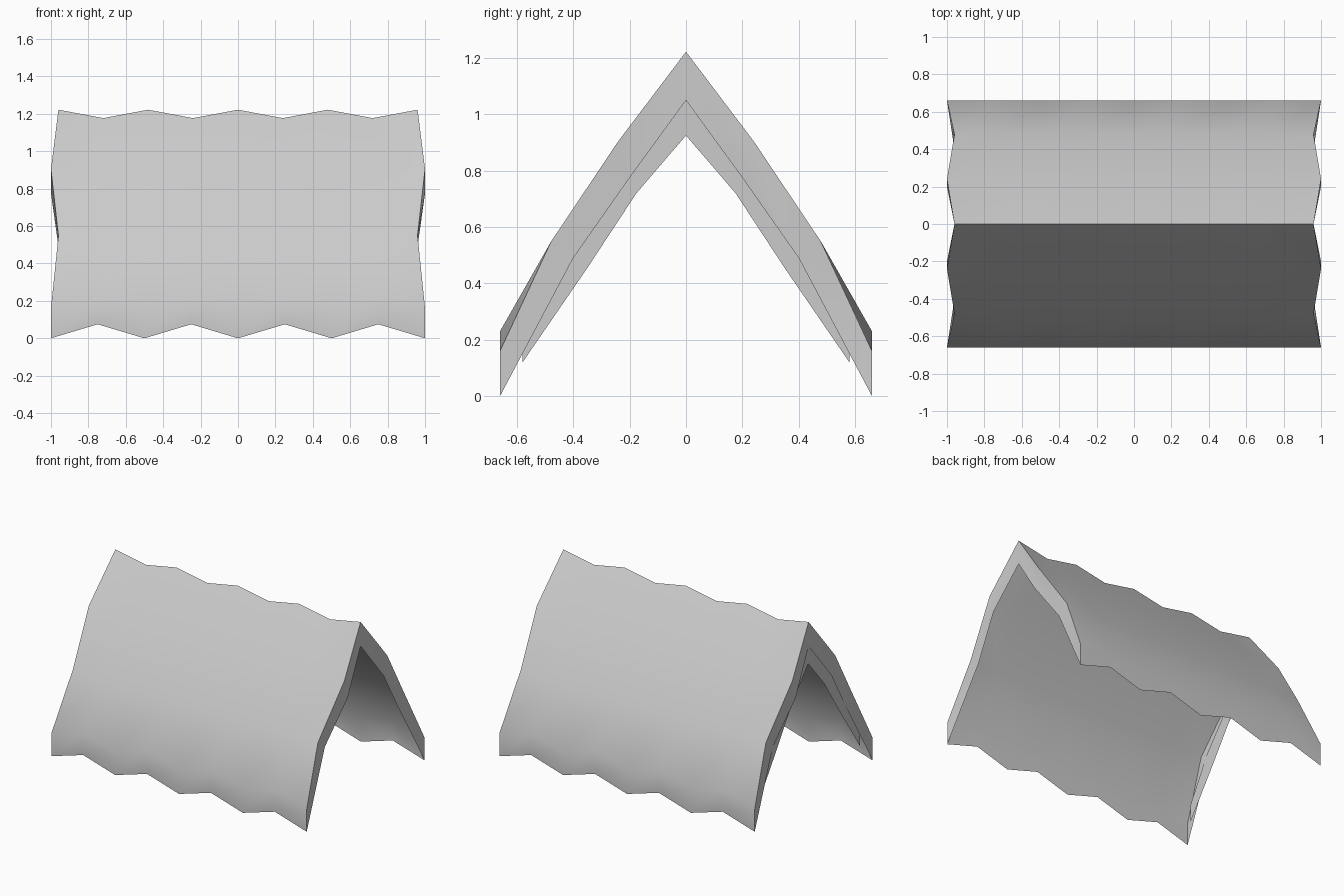
import bpy, bmesh, math

if "Cube" in bpy.data.objects:
    bpy.data.objects.remove(bpy.data.objects["Cube"])

COLS = 9
# Half sections from eave to ridge: y, z at even columns, z shift at odd columns, half length in x
OUTER = [(0.66, 0.0, 0.075, 1.0), (0.66, 0.16, 0.07, 1.0), (0.478, 0.55, 0.0, 0.96),
         (0.24, 0.905, 0.0, 1.0), (0.0, 1.222, -0.045, 0.96)]
# Inner edge of the end bands: y, z, half length in x
INNER = [(0.66, 0.0, 1.0), (0.40, 0.49, 0.96), (0.20, 0.775, 1.0), (0.0, 1.05, 0.96)]


def both_sides(half):
    """Front eave, over the ridge, to the back eave."""
    return [(-p[0],) + p[1:] for p in half] + half[-2::-1]


def finish(bm, name):
    mesh = bpy.data.meshes.new(name)
    bm.to_mesh(mesh)
    bm.free()
    obj = bpy.data.objects.new(name, mesh)
    bpy.context.collection.objects.link(obj)
    bpy.ops.object.select_all(action='DESELECT')
    bpy.context.view_layer.objects.active = obj
    obj.select_set(True)
    bpy.ops.object.shade_smooth_by_angle(angle=math.radians(40))
    return obj


# Thatched roof: one open sheet with wavy ridge and eaves
bm = bmesh.new()
section = both_sides(OUTER)
rings = []
for c in range(COLS):
    t = 2 * c / (COLS - 1) - 1
    rings.append([bm.verts.new((t * w, y, z + (dz if c % 2 else 0)))
                  for y, z, dz, w in section])
for a, b in zip(rings, rings[1:]):
    for i in range(len(section) - 1):
        bm.faces.new((a[i], b[i], b[i + 1], a[i + 1]))

# Gable bands folded inward at both ends
for ring, side in ((rings[0], -1), (rings[-1], 1)):
    edge = [bm.verts.new((side * w, y, z)) for y, z, w in both_sides(INNER)]
    edge[0], edge[-1] = ring[0], ring[-1]
    top = ring[1:-1]
    faces = [(ring[0], edge[1], top[1], top[0]), (ring[-1], top[-1], top[-2], edge[-2])]
    faces += [(top[i], edge[i], edge[i + 1], top[i + 1]) for i in range(1, len(top) - 2)]
    for f in faces:
        bm.faces.new(f)
bmesh.ops.delete(bm, geom=[v for v in bm.verts if not v.link_faces], context='VERTS')
bmesh.ops.recalc_face_normals(bm, faces=bm.faces)
finish(bm, "thatched_roof")

# Smaller inner band behind the left gable
bm = bmesh.new()
upper = both_sides([(0.58, 0.243), (0.42, 0.54), (0.21, 0.814), (0.0, 1.057)])
lower = both_sides([(0.58, 0.12), (0.35, 0.455), (0.176, 0.72), (0.0, 0.925)])
u = [bm.verts.new((-0.957, y, z)) for y, z in upper]
l = [bm.verts.new((-0.957, y, z)) for y, z in lower]
for i in range(len(u) - 1):
    bm.faces.new((u[i], u[i + 1], l[i + 1], l[i]))
finish(bm, "gable_trim")
